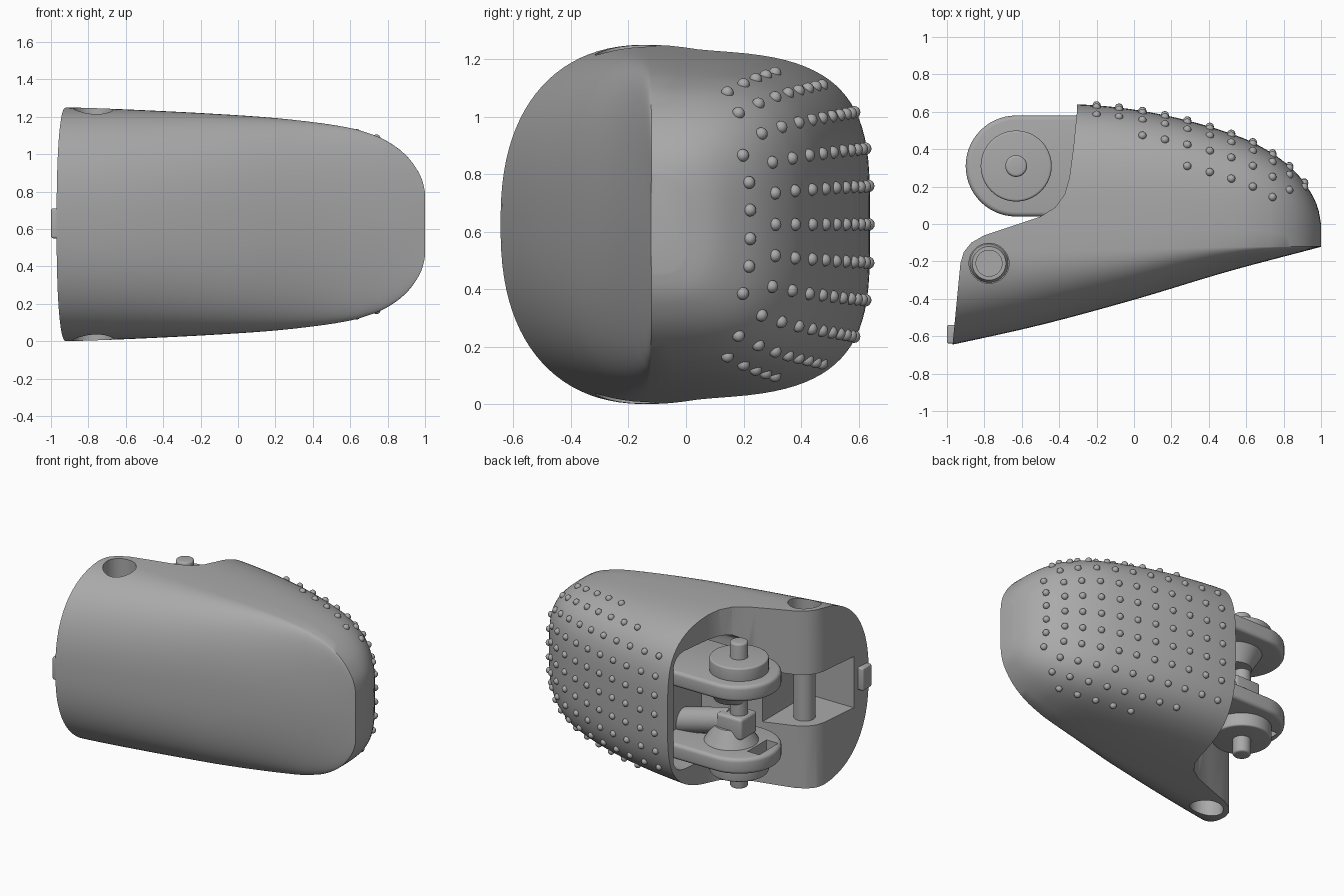
import bpy, bmesh, math
from mathutils import Matrix, Vector

if "Cube" in bpy.data.objects:
    bpy.data.objects.remove(bpy.data.objects["Cube"], do_unlink=True)

MID = 0.625      # mirror height of the whole part
CREASE = -0.12   # depth where the front and back halves of the shell meet

grey = bpy.data.materials.new("plain grey")
grey.use_nodes = True
grey.diffuse_color = (0.4, 0.4, 0.4, 1)
grey.node_tree.nodes["Principled BSDF"].inputs["Base Color"].default_value = (0.4, 0.4, 0.4, 1)


def make(name, bm):
    bmesh.ops.recalc_face_normals(bm, faces=bm.faces)
    me = bpy.data.meshes.new(name)
    bm.to_mesh(me)
    bm.free()
    ob = bpy.data.objects.new(name, me)
    bpy.context.collection.objects.link(ob)
    me.materials.append(grey)
    return ob


def activate(ob):
    bpy.ops.object.select_all(action='DESELECT')
    ob.select_set(True)
    bpy.context.view_layer.objects.active = ob


def smooth(ob, angle=32):
    activate(ob)
    bpy.ops.object.shade_smooth_by_angle(angle=math.radians(angle))


def prism(name, pts, z0, z1):
    bm = bmesh.new()
    face = bm.faces.new([bm.verts.new((x, y, z0)) for x, y in pts])
    new = bmesh.ops.extrude_face_region(bm, geom=[face])["geom"]
    bmesh.ops.translate(bm, vec=(0, 0, z1 - z0), verts=[v for v in new if isinstance(v, bmesh.types.BMVert)])
    return make(name, bm)


def box(name, lo, hi):
    return prism(name, [(lo[0], lo[1]), (hi[0], lo[1]), (hi[0], hi[1]), (lo[0], hi[1])], lo[2], hi[2])


def rod(name, a, b, r1, r2=None):
    a, b = Vector(a), Vector(b)
    bm = bmesh.new()
    turn = (b - a).to_track_quat('Z', 'Y').to_matrix().to_4x4()
    bmesh.ops.create_cone(bm, cap_ends=True, segments=40, radius1=r1, radius2=r2 or r1,
                          depth=(b - a).length, matrix=Matrix.Translation((a + b) / 2) @ turn)
    return make(name, bm)


def cut(ob, cutter):
    mod = ob.modifiers.new("cut", 'BOOLEAN')
    mod.operation, mod.solver, mod.object = 'DIFFERENCE', 'EXACT', cutter
    activate(ob)
    bpy.ops.object.modifier_apply(modifier=mod.name)
    bpy.data.objects.remove(cutter, do_unlink=True)


def bevel(ob, width):
    mod = ob.modifiers.new("bevel", 'BEVEL')
    mod.width, mod.segments, mod.limit_method = width, 4, 'ANGLE'
    mod.angle_limit = math.radians(50)
    activate(ob)
    bpy.ops.object.modifier_apply(modifier=mod.name)
    return ob


# Shell outline curves along x
BACK = [(-1.1, .66), (-.3, .64), (-.1, .625), (.1, .595), (.3, .55), (.5, .49), (.65, .43),
        (.78, .35), (.88, .26), (.95, .16), (.985, .08), (1, 0)]
FRONT = [(-1.1, -.67), (-.97, -.645), (-.5, -.54), (0, -.405), (.5, -.255), (1, -.122)]
HALF = [(-1.1, .626), (-.9, .625), (-.5, .61), (0, .583), (.3, .558), (.6, .515), (.75, .468),
        (.85, .41), (.92, .345), (.97, .27), (.99, .22), (1, .17)]


def curve(pts, x):
    # Smooth interpolation with finite-difference slopes
    n = len(pts)
    i = max(k for k in range(n - 1) if pts[k][0] <= x)
    slope = lambda a, b: (pts[b][1] - pts[a][1]) / (pts[b][0] - pts[a][0])
    (x0, y0), (x1, y1) = pts[i], pts[i + 1]
    m0, m1 = slope(max(i - 1, 0), i + 1), slope(i, min(i + 2, n - 1))
    d = x1 - x0
    t = (x - x0) / d
    return (y0 * (1 + 2 * t) * (1 - t) ** 2 + m0 * d * t * (1 - t) ** 2
            + y1 * t * t * (3 - 2 * t) + m1 * d * t * t * (t - 1))


def section(x, angle):
    # Squarer superellipse behind the crease, rounder one in front of it
    s, c = math.sin(angle), math.cos(angle)
    p = 2 / 3.6 if s > 0 else 2 / (2.4 - .7 * max(0, x))
    depth = curve(BACK, x) - CREASE if s > 0 else CREASE - curve(FRONT, x)
    y = CREASE + depth * math.copysign(abs(s) ** p, s)
    return Vector((x, y, MID + curve(HALF, x) * math.copysign(abs(c) ** p, c)))


# Shell loft
N = 96
bm = bmesh.new()
stations = [-1.1 + .06 * i for i in range(30)] + [.7 + .3 * math.sin(i * math.pi / 32) for i in range(1, 17)]
rings = [[bm.verts.new(section(x, 2 * math.pi * (k + .5) / N)) for k in range(N)] for x in stations]
for r, q in zip(rings, rings[1:]):
    for k in range(N):
        bm.faces.new((r[k], r[k - 1], q[k - 1], q[k]))
bm.faces.new(rings[0])
bm.faces.new(rings[-1])
shell = make("fingertip_shell", bm)

# Joint clearance, cut straight through the height
clear = [(-.3, .9), (-.305, .6), (-.325, .4), (-.345, .25), (-.37, .16), (-.42, .09), (-.5, .04),
         (-.65, -.01), (-.8, -.06), (-.87, -.1), (-.91, -.15), (-.928, -.21), (-.97, -.645),
         (-1, -.9), (-1.3, -.9), (-1.3, .9)]
cut(shell, prism("clearance_cutter", clear, -.2, 1.5))
# Hollow that takes the hinge, kept inside the back skin
hollow = [(-.75, .025), (.15, .025), (.15, .48), (-.1, .55), (-.3, .58), (-.75, .58)]
cut(shell, bevel(prism("hollow_cutter", hollow, .21, 1.04), .1))
cut(shell, box("slot_cutter", (-1.2, -.5, .44), (-.6, .12, .8)))
PX, PY = -.775, -.21
for s in (-1, 1):
    cut(shell, rod("hole_cutter", (PX, PY, MID + s * .41), (PX, PY, MID + s * .8), .107))
smooth(shell)

# Cross pin, with a screw head at each end
smooth(rod("cross_pin", (PX, PY, .3), (PX, PY, .95), .07))
for s, tag in ((1, "upper"), (-1, "lower")):
    z = lambda h: MID + s * h
    smooth(rod(tag + "_screw_washer", (PX, PY, z(.4)), (PX, PY, z(.44)), .107, .09))
    smooth(rod(tag + "_screw_head", (PX, PY, z(.4)), (PX, PY, z(.46)), .072))
    for k in range(5):
        a = k * math.tau / 5 + .3
        x, y = PX + .035 * math.cos(a), PY + .035 * math.sin(a)
        smooth(rod(tag + "_screw_stud", (x, y, z(.45)), (x, y, z(.468)), .011))

# Small latch tab on the end face
smooth(bevel(box("latch_tab", (-1, -.64, .55), (-.94, -.54, .71)), .012))

# Hinge lugs, bosses and axle
HX, HY, R = -.63, .31, .27
lug_outline = [(HX + R * math.cos(a), HY + R * math.sin(a))
               for a in (math.pi * (.5 + k / 28) for k in range(29))]
lug_outline += [(-.1, HY - R), (-.1, HY + R - .04), (-.3, HY + R)]
for s, tag in ((1, "upper"), (-1, "lower")):
    z = lambda h: MID + s * h
    lug = bevel(prism(tag + "_lug", lug_outline, min(z(.2), z(.31)), max(z(.2), z(.31))), .025)
    if s < 0:
        cut(lug, box("lug_slot_cutter", (-.85, .19, z(.35)), (-.76, .4, z(.1))))
    smooth(lug)
    smooth(bevel(rod(tag + "_boss", (HX, HY, z(.29)), (HX, HY, z(.4)), .19), .012))
    smooth(rod(tag + "_inner_boss", (HX + .06, HY, z(.21)), (HX + .06, HY, z(.09)), .18, .11))
smooth(bevel(rod("axle", (HX, HY, MID - .51), (HX, HY, MID + .51), .058), .014))

# Web, slanted strut and hub block that tie the lugs together
smooth(bevel(box("lug_web", (-.2, .07, .4), (.12, .47, .85)), .05))
smooth(rod("slanted_strut", (-.15, HY, .45), (HX + .05, HY, .56), .085))
smooth(bevel(box("hub_block", (HX - .08, HY - .09, .48), (HX + .12, HY + .09, .63)), .02))

# Grip bumps, spaced evenly around each section of the back; the last column is staggered
bm = bmesh.new()
for x in (-.2, -.08, .045, .165, .285, .405, .52, .635, .74, .83, .91):
    step = .132 * (curve(HALF, x) / .595) ** .6
    rows = 3 if x < 0 else 4 if x < .25 else 5
    shift = .5 if x > .9 else 0
    for side in (-1, 1):
        last, run, k = section(x, math.pi / 2), 0, shift or (0 if side > 0 else 1)
        for i in range(1, 600):
            p = section(x, math.pi / 2 - side * i * math.pi / 1200)
            if run >= k * step and k <= rows and last.y > .14:
                bmesh.ops.create_uvsphere(bm, u_segments=12, v_segments=8, radius=.022,
                                          matrix=Matrix.Translation(last))
                k += 1
            run += (p - last).length
            last = p
smooth(make("grip_bumps", bm), 60)
